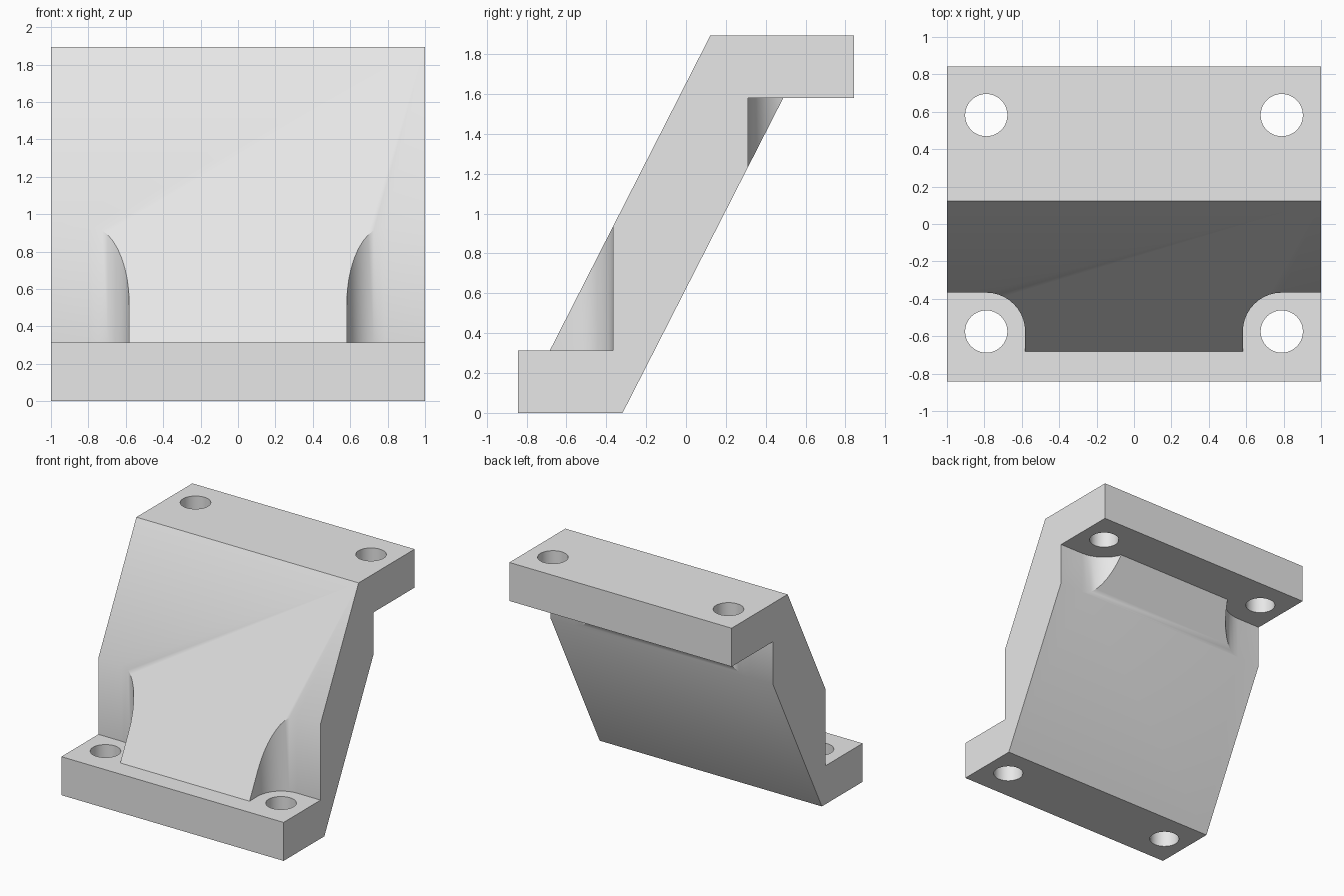
import bpy, bmesh, math
from mathutils import Vector

cube = bpy.data.objects.get("Cube")
if cube:
    bpy.data.objects.remove(cube, do_unlink=True)

PLATE = 0.313          # thickness of both flanges
TOP = 1.893            # overall height
UNDER = TOP - PLATE    # underside of the upper flange
HOLE_X, FRONT_Y, BACK_Y = 0.79, -0.575, 0.582


def prism(name, points, direction):
    """Extrude a closed 3D outline along a direction."""
    bm = bmesh.new()
    face = bm.faces.new([bm.verts.new(p) for p in points])
    result = bmesh.ops.extrude_face_region(bm, geom=[face])
    moved = [v for v in result["geom"] if isinstance(v, bmesh.types.BMVert)]
    bmesh.ops.translate(bm, verts=moved, vec=Vector(direction))
    bmesh.ops.recalc_face_normals(bm, faces=bm.faces)
    mesh = bpy.data.meshes.new(name)
    bm.to_mesh(mesh)
    bm.free()
    obj = bpy.data.objects.new(name, mesh)
    bpy.context.collection.objects.link(obj)
    return obj


def arc(cx, cy, radius, start, end, steps):
    angles = [math.radians(start + (end - start) * i / steps) for i in range(steps + 1)]
    return [(cx + radius * math.cos(a), cy + radius * math.sin(a)) for a in angles]


def hole_cutter(side, y):
    ring = arc(side * HOLE_X, y, 0.113, 0, 360, 40)[:-1]
    return prism("hole_cutter", [(px, py, -0.2) for px, py in ring], (0, 0, TOP + 0.4))


def clearance_cutter(side, y, radius, inward, z0, z1):
    """Round-cornered pocket around a bolt, open to the side and outer end."""
    corner = arc(HOLE_X, y, radius, 180, 180 - 90 * inward, 10)
    far = y - inward * 0.4
    outline = [(HOLE_X - radius, far)] + corner + [(1.1, y + inward * radius), (1.1, far)]
    return prism("clearance_cutter", [(side * px, py, z0) for px, py in outline],
                 (0, 0, z1 - z0))


# Sloped body with lower and upper flanges, from one side profile
profile = [(-0.842, 0), (-0.318, 0), (0.488, UNDER), (0.842, UNDER),
           (0.842, TOP), (0.122, TOP), (-0.683, PLATE), (-0.842, PLATE)]
bracket = prism("offset_bracket", [(-1, y, z) for y, z in profile], (2, 0, 0))

# Bolt holes and bolt head clearances
cutters = []
for side in (-1, 1):
    cutters += [hole_cutter(side, FRONT_Y), hole_cutter(side, BACK_Y),
                clearance_cutter(side, FRONT_Y, 0.208, 1, PLATE, 1.2),
                clearance_cutter(side, BACK_Y, 0.27, -1, 1.0, UNDER)]
for cutter in cutters:
    cutter.hide_render = True
    mod = bracket.modifiers.new("cut", "BOOLEAN")
    mod.operation = "DIFFERENCE"
    mod.solver = "EXACT"
    mod.object = cutter

# Bake the cuts and remove the cutters
depsgraph = bpy.context.evaluated_depsgraph_get()
baked = bpy.data.meshes.new_from_object(bracket.evaluated_get(depsgraph))
bracket.modifiers.clear()
bracket.data = baked
for cutter in cutters:
    bpy.data.objects.remove(cutter, do_unlink=True)

# Plain grey finish
grey = bpy.data.materials.new("light_grey")
grey.use_nodes = True
colour = (0.8, 0.8, 0.8, 1)
grey.diffuse_color = colour
grey.node_tree.nodes["Principled BSDF"].inputs["Base Color"].default_value = colour
baked.materials.clear()
baked.materials.append(grey)
for poly in baked.polygons:
    poly.material_index = 0

# Smooth curved walls, keep hard edges
for obj in bpy.context.selected_objects:
    obj.select_set(False)
bracket.select_set(True)
bpy.context.view_layer.objects.active = bracket
bpy.ops.object.shade_smooth_by_angle(angle=math.radians(30))
